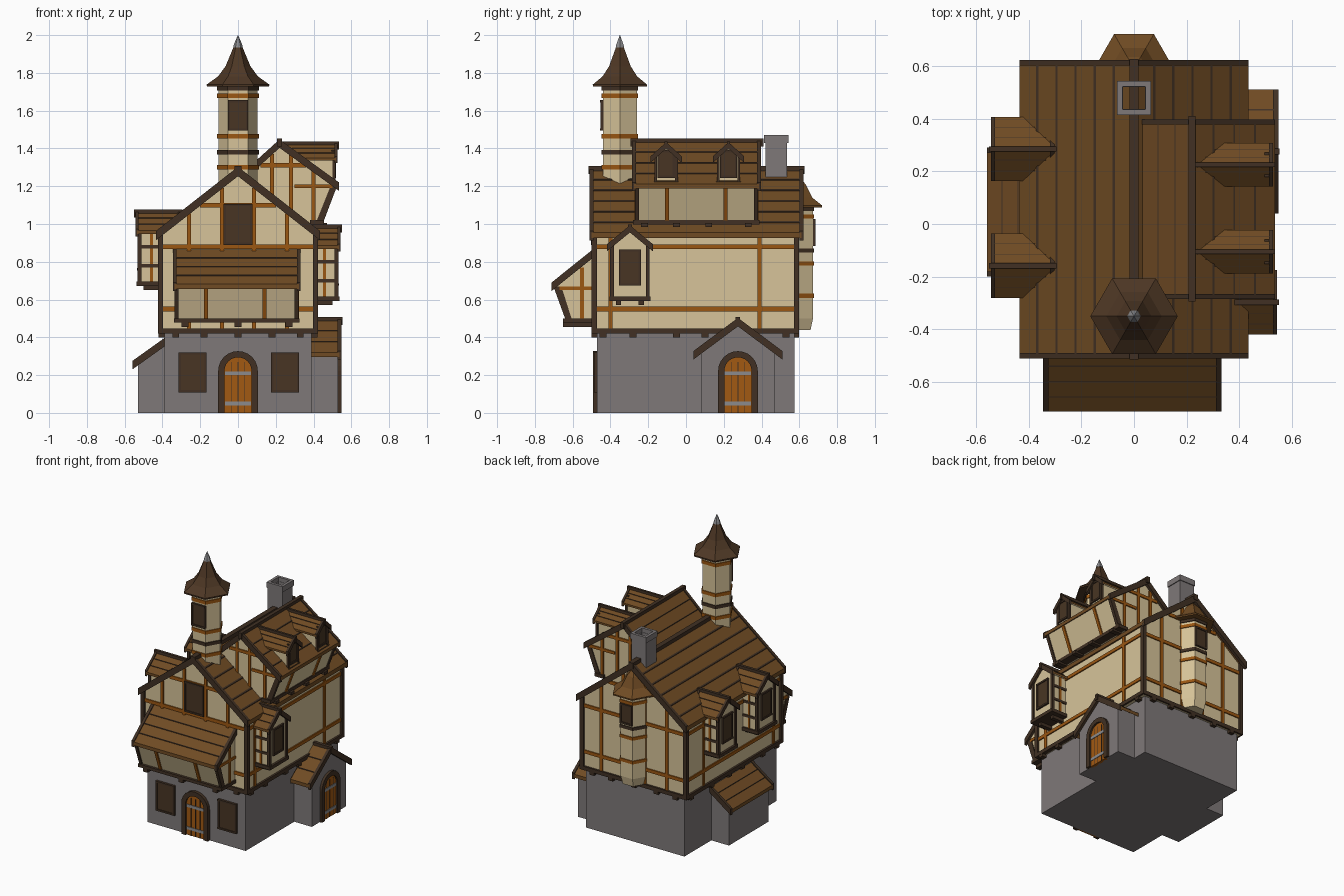
import bpy, bmesh, math
from mathutils import Vector

if "Cube" in bpy.data.objects:
    bpy.data.objects.remove(bpy.data.objects["Cube"])


def material(name, r, g, b):
    m = bpy.data.materials.new(name)
    m.diffuse_color = (r, g, b, 1)
    m.use_nodes = True
    m.node_tree.nodes["Principled BSDF"].inputs["Base Color"].default_value = m.diffuse_color
    return m


CREAM = material("cream plaster", 0.68, 0.55, 0.32)
ROOF = material("brown shingles", 0.16, 0.07, 0.017)
SPIRE = material("dark shingles", 0.075, 0.038, 0.018)
DARK = material("dark timber", 0.052, 0.03, 0.017)
TIMBER = material("orange timber", 0.33, 0.095, 0.006)
DOOR = material("door wood", 0.36, 0.10, 0.006)
STONE = material("grey stone", 0.21, 0.19, 0.19)
METAL = material("grey metal", 0.26, 0.26, 0.27)
PANE = material("dark pane", 0.065, 0.036, 0.017)


def finish(name, mat, bm):
    bmesh.ops.recalc_face_normals(bm, faces=bm.faces)
    me = bpy.data.meshes.new(name)
    bm.to_mesh(me)
    bm.free()
    me.materials.append(mat)
    ob = bpy.data.objects.new(name, me)
    bpy.context.collection.objects.link(ob)
    return ob


def prism(name, mat, axis, pts, a, b):
    """Extrude a (u, z) outline along axis from a to b."""
    bm = bmesh.new()
    ends = [[bm.verts.new((u, t, z) if axis == 'y' else (t, u, z)) for u, z in pts] for t in (a, b)]
    bm.faces.new(ends[0])
    bm.faces.new(ends[1][::-1])
    n = len(pts)
    for i in range(n):
        j = (i + 1) % n
        bm.faces.new((ends[0][i], ends[0][j], ends[1][j], ends[1][i]))
    return finish(name, mat, bm)


def box(name, mat, x0, x1, y0, y1, z0, z1):
    return prism(name, mat, 'y', [(x0, z0), (x1, z0), (x1, z1), (x0, z1)], y0, y1)


def plate(name, mat, axis, pos, u0, u1, z0, z1, t=0.008):
    """Thin box centred on plane axis = pos."""
    return prism(name, mat, axis, [(u0, z0), (u1, z0), (u1, z1), (u0, z1)], pos - t, pos + t)


def lathe(name, mat, cx, cy, profile, n=6):
    bm = bmesh.new()
    rings = [[bm.verts.new((cx + r * math.cos(2 * math.pi * i / n), cy + r * math.sin(2 * math.pi * i / n), z))
              for i in range(n)] for r, z in profile]
    bm.faces.new(rings[0])
    bm.faces.new(rings[-1])
    for lo, hi in zip(rings, rings[1:]):
        for i in range(n):
            j = (i + 1) % n
            bm.faces.new((lo[i], lo[j], hi[j], hi[i]))
    return finish(name, mat, bm)


def slope(name, axis, top, bot, a, b, n=4, t=0.025, trim=0.02):
    """Roof slab with dark course lines and dark end boards."""
    (u0, z0), (u1, z1) = top, bot
    prism(name, ROOF, axis, [top, bot, (u1, z1 - t), (u0, z0 - t)], a, b)
    for i in range(1, n):
        f, g = i / n, i / n + 0.02
        p, q = [(u0 + (u1 - u0) * k, z0 + (z1 - z0) * k) for k in (f, g)]
        prism(name + "_course", DARK, axis, [(p[0], p[1] + .003), (q[0], q[1] + .004), (q[0], q[1] - .005),
                                             (p[0], p[1] - .005)], a, b)
    for e in (a, b):
        prism(name + "_board", DARK, axis, [(u0, z0 + .008), (u1, z1 + .008), (u1, z1 - t - .012),
                                            (u0, z0 - t - .012)], e - trim / 2, e + trim / 2)


def gable(name, axis, c, half, zr, ze, a, b, n=4, t=0.025, trim=0.02, ridge=0.012):
    for s in (-1, 1):
        slope(name, axis, (c, zr), (c + s * half, ze), a, b, n, t, trim)
    plate_pts = [(c - ridge, zr - .03), (c + ridge, zr - .03), (c + ridge, zr + .012), (c - ridge, zr + .012)]
    prism(name + "_ridge", DARK, axis, plate_pts, min(a, b) - .015, max(a, b) + .015)


def window(axis, pos, c, w, z0, z1):
    plate("window_pane", PANE, axis, pos, c - w, c + w, z0, z1, .006)
    f = .012
    for s in (-1, 1):
        plate("window_jamb", DARK, axis, pos, c + s * w - f / 2, c + s * w + f / 2, z0, z1, .011)
    for z in (z0, z1):
        plate("window_rail", DARK, axis, pos, c - w - .006, c + w + .006, z - f / 2, z + f / 2, .012)


def arch(r, zs, n=12):
    return [(r, 0)] + [(r * math.cos(math.pi * i / n), zs + r * math.sin(math.pi * i / n)) for i in range(n + 1)] + [(-r, 0)]


def door(axis, pos, c, out):
    """Arched plank door, timber surround and metal straps."""
    shift = lambda pts: [(c + u, z) for u, z in pts]
    prism("door_surround", DARK, axis, shift(arch(.105, .222) + arch(.072, .222)[::-1]), pos - .015 * out, pos + .018 * out)
    prism("door_leaf", DOOR, axis, shift(arch(.074, .222)), pos - .015 * out, pos + .006 * out)
    for z in (.05, .21):
        plate("door_strap", METAL, axis, pos + .006 * out, c - .07, c + .07, z - .01, z + .01, .004)
    for u in (-.036, 0, .036):
        plate("door_gap", DARK, axis, pos + .006 * out, c + u - .002, c + u + .002, 0, .27, .002)


def lean(u):
    return 1.255 - .765 * abs(u)


# Stone ground floor and main timbered body
box("stone_base", STONE, -.39, .39, -.47, .575, 0, .43)
prism("main_walls", CREAM, 'y', [(-.41, .42), (.41, .42), (.41, .94), (0, 1.26), (-.41, .94)], -.485, .585)
gable("main_roof", 'y', 0, .435, 1.295, .955, -.5, .612, 6, .03, .022, .018)

# Dark corner posts, sill beams, joist ends
for x in (-.41, .41):
    for y in (-.485, .585):
        box("corner_post", DARK, x - .014, x + .014, y - .014, y + .014, .42, .95)
    box("side_sill", DARK, x - .014, x + .014, -.49, .59, .42, .447)
    for y in (-.44, -.28, -.05, .1, .3, .53):
        box("joist_end", DARK, x - .03, x + .012, y - .018, y + .018, .4, .43) if x > 0 else \
            box("joist_end", DARK, x - .012, x + .03, y - .018, y + .018, .4, .43)
    # Side wall timbers
    for z in (.55, .88):
        plate("side_rail", TIMBER, 'x', x, -.48, .58, z - .012, z + .012)
    for y in (-.4, .39):
        plate("side_stud", TIMBER, 'x', x, y - .011, y + .011, .44, .95)
for y in (-.485, .585):
    box("end_sill", DARK, -.41, .41, y - .014, y + .014, .42, .447)
    for x in (-.33, -.18, 0, .18, .33):
        box("joist_end", DARK, x - .018, x + .018, y - .014, y + .014, .4, .43)
    # Gable wall timbers
    for z, w in ((.55, .4), (.88, .4), (1.1, .2)):
        plate("gable_rail", TIMBER, 'y', y, -w, w, z - .012, z + .012)
    for x in (-.26, -.085, .085, .26):
        plate("gable_stud", TIMBER, 'y', y, x - .011, x + .011, .44, lean(x))
window('y', -.492, 0, .07, .895, 1.1)

# Front door and ground floor windows
door('y', -.475, 0, -1)
for x in (-.24, .25):
    window('y', -.475, x, .068, .115, .315)

# Slanted front bay
prism("bay_walls", CREAM, 'x', [(-.47, .48), (-.625, .48), (-.693, .67), (-.47, .85)], -.33, .315)
slope("bay_roof", 'x', (-.48, .868), (-.712, .682), -.335, .322, 4)
for x, m in ((-.325, DARK), (-.17, TIMBER), (.14, TIMBER), (.31, DARK)):
    prism("bay_stud", m, 'x', [(-.6, .48), (-.633, .48), (-.702, .67), (-.66, .67)], x - .011, x + .011)
for x in (-.331, .316):
    plate("bay_side_stud", TIMBER, 'x', x, -.56, -.54, .5, .77, .006)
    plate("bay_side_rail", TIMBER, 'x', x, -.67, -.48, .65, .67, .006)
box("bay_sill", DARK, -.34, .325, -.65, -.47, .478, .5)
for x in (-.28, 0, .27):
    box("bay_joist", DARK, x - .018, x + .018, -.65, -.47, .455, .48)

# Right entrance porch
prism("porch_walls", STONE, 'x', [(.08, 0), (.47, 0), (.47, .33), (.275, .475), (.08, .33)], .3, .53)
gable("porch_roof", 'x', .275, .235, .495, .32, .38, .538, 3)
door('x', .53, .275, 1)

# Left lean-to
prism("lean_to_walls", STONE, 'y', [(-.35, 0), (-.35, .385), (-.53, .262), (-.53, 0)], -.18, .27)
slope("lean_to_roof", 'y', (-.38, .395), (-.558, .268), -.19, .28, 3)


# Oriel windows: one on the right, two on the left
def oriel(s, y, z, inner):
    w, o = .095, .522 * s
    prism("oriel_walls", CREAM, 'x', [(y - w, z), (y + w, z), (y + w, z + .28), (y, z + .37), (y - w, z + .28)],
          inner * s, o)
    gable("oriel_roof", 'x', y, .122, z + .385, z + .285, inner * s, .535 * s, 3, .018, .016, .01)
    window('x', o, y, .052, z + .08, z + .26)
    for k in (-1, 1):
        box("oriel_post", DARK, *sorted((o - .01 * s, o + .01 * s)), y + k * w - .01, y + k * w + .01, z, z + .29)
        plate("oriel_stud", TIMBER, 'y', y + k * w, .45 * s, .465 * s, z, z + .28, .005)
        for h in (.1, .2):
            plate("oriel_side_rail", DARK, 'y', y + k * w, .4 * s, o, z + h - .009, z + h + .009, .006)
    box("oriel_sill", DARK, *sorted((.39 * s, .538 * s)), y - .108, y + .108, z - .008, z + .016)
    for k in (-.06, .06):
        box("oriel_bracket", DARK, *sorted((.39 * s, .5 * s)), y + k - .014, y + k + .014, z - .03, z)


oriel(1, -.297, .6, .36)
oriel(-1, .285, .68, .31)
oriel(-1, -.158, .68, .31)

# Large cross dormer leaning out over the right eave
prism("upper_walls", CREAM, 'y', [(.05, 1.1), (.33, .995), (.44, 1.0), (.515, 1.2), (.22, 1.415), (.05, 1.262)], -.265, .375)
slope("upper_roof", 'y', (.22, 1.44), (.535, 1.212), -.275, .387, 4)
slope("upper_roof_inner", 'y', (.22, 1.44), (.03, 1.268), -.275, .387, 3)
box("upper_ridge", DARK, .207, .233, -.295, .41, 1.41, 1.452)
for y, m in ((-.26, DARK), (-.1, TIMBER), (.21, TIMBER), (.37, DARK)):
    prism("upper_stud", m, 'y', [(.41, 1.0), (.448, 1.0), (.524, 1.2), (.49, 1.2)], y - .011, y + .011)
box("upper_sill", DARK, .38, .455, -.28, .39, .998, 1.022)
for y in (-.22, -.05, .12, .33):
    box("upper_joist", DARK, .4, .47, y - .018, y + .018, .985, 1.005)
for y in (-.265, .375):
    plate("upper_rail", TIMBER, 'y', y, .12, .36, 1.3, 1.322)
    plate("upper_low_rail", TIMBER, 'y', y, .3, .5, 1.19, 1.21)
    for x, z in ((.18, 1.37), (.28, 1.37), (.4, 1.28)):
        plate("upper_end_stud", TIMBER, 'y', y, x - .01, x + .01, 1.02, z)

# Two small dormers on the upper roof
for y in (-.105, .225):
    prism("small_dormer", CREAM, 'x', [(y - .055, 1.2), (y + .055, 1.2), (y + .055, 1.35), (y, 1.41), (y - .055, 1.35)], .26, .508)
    gable("small_dormer_roof", 'x', y, .083, 1.425, 1.35, .235, .52, 3, .014, .016, .008)
    window('x', .508, y, .04, 1.25, 1.385)
    for k in (-.055, .055):
        plate("small_dormer_post", DARK, 'x', .508, y + k - .007, y + k + .007, 1.21, 1.36)
    plate("small_dormer_sill", DARK, 'x', .51, y - .065, y + .065, 1.205, 1.225, .012)

# Hexagonal tower and spire
lathe("tower", CREAM, 0, -.35, [(.104, 1.02), (.104, 1.73)])
for z, m in ((1.30, TIMBER), (1.38, DARK), (1.465, TIMBER), (1.68, TIMBER), (1.718, DARK)):
    lathe("tower_band", m, 0, -.35, [(.111, z - .012), (.111, z + .012)])
window('y', -.442, 0, .048, 1.5, 1.65)
lathe("tower_roof", SPIRE, 0, -.35, [(.165, 1.728), (.166, 1.738), (.105, 1.782), (.066, 1.835), (.022, 1.94)])
lathe("spire_tip", METAL, 0, -.35, [(.026, 1.935), (.022, 1.95), (.001, 2.0)])

# Half turret on the back wall
lathe("back_turret", CREAM, 0, .59, [(.08, .44), (.095, .5), (.095, 1.1)])
for z, m in ((.62, TIMBER), (.79, TIMBER), (.86, DARK), (1.04, TIMBER), (1.08, DARK)):
    lathe("turret_band", m, 0, .59, [(.102, z - .011), (.102, z + .011)])
window('y', .674, 0, .042, .89, 1.02)
lathe("turret_roof", ROOF, 0, .59, [(.15, 1.088), (.151, 1.098), (.09, 1.14), (.05, 1.21), (.01, 1.25)])

# Open chimney with a thicker rim
for r, t, z0, z1 in ((.058, .016, 1.2, 1.44), (.064, .02, 1.43, 1.47)):
    for s in (-1, 1):
        u = sorted((s * r, s * (r - t)))
        box("chimney_wall", STONE, u[0], u[1], .478 - r, .478 + r, z0, z1)
        box("chimney_wall", STONE, -r + t, r - t, .478 + u[0], .478 + u[1], z0, z1)
